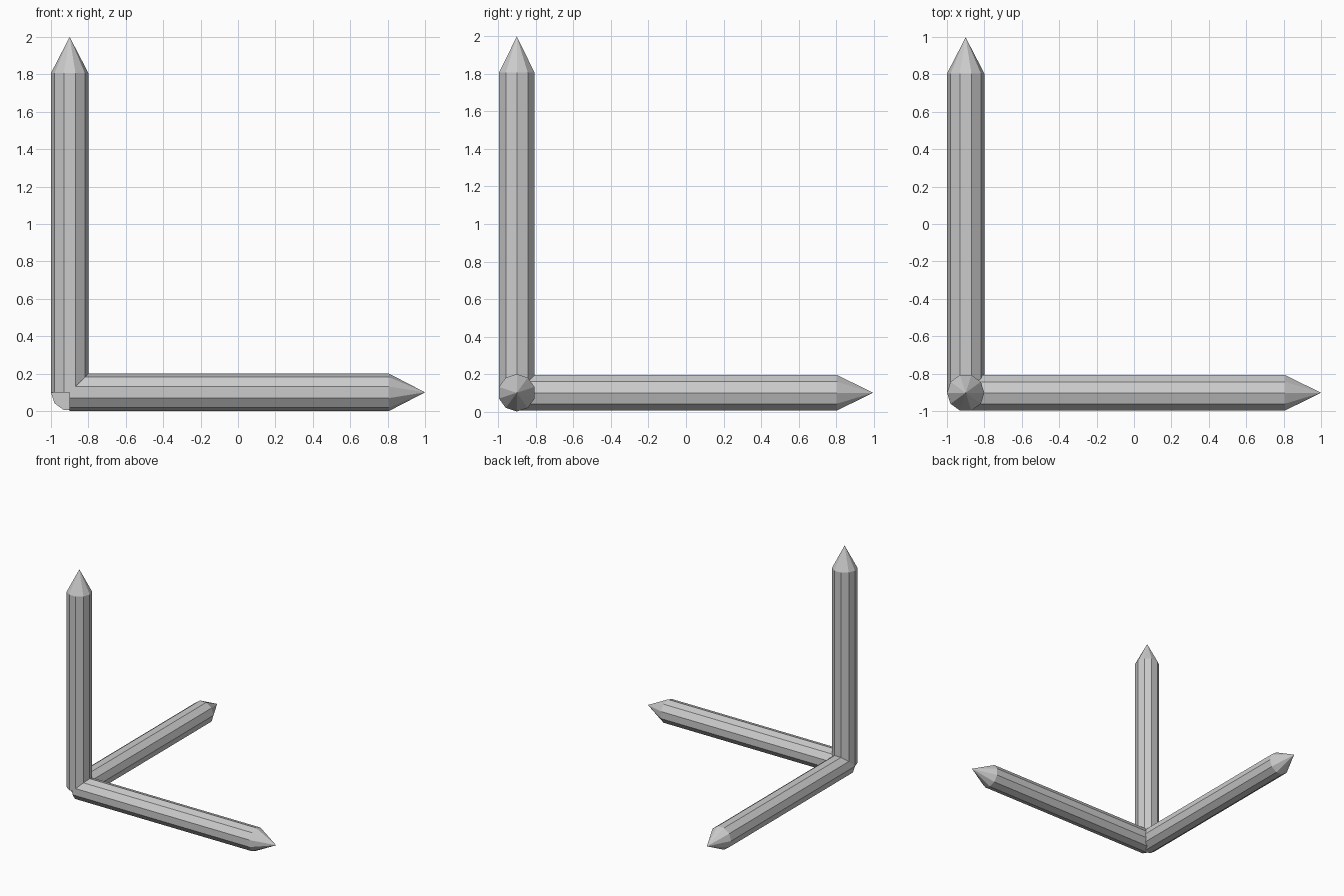
import bpy, bmesh, math
from mathutils import Matrix, Vector

if "Cube" in bpy.data.objects:
    bpy.data.objects.remove(bpy.data.objects["Cube"])

SIDES, R = 10, 0.1
SHAFT, LENGTH = 1.707, 1.9
CORNER = Vector((-0.9, -0.9024, 0.1))   # point where the three arms meet


def arm(name, rotation):
    """Ten-sided rod with a pointed cone tip, starting at the corner."""
    bm = bmesh.new()
    rings = []
    for z in (0, SHAFT):
        rings.append([bm.verts.new((R * math.cos(i * math.tau / SIDES),
                                    R * math.sin(i * math.tau / SIDES), z))
                      for i in range(SIDES)])
    low, high = rings
    tip = bm.verts.new((0, 0, LENGTH))
    bm.faces.new(low[::-1])
    for i in range(SIDES):
        j = (i + 1) % SIDES
        bm.faces.new((low[i], low[j], high[j], high[i]))
        bm.faces.new((high[i], high[j], tip))
    bm.transform(Matrix.Translation(CORNER) @ rotation)
    mesh = bpy.data.meshes.new(name)
    bm.to_mesh(mesh)
    bm.free()
    bpy.context.collection.objects.link(bpy.data.objects.new(name, mesh))


# One arm along each axis
arm("upright_arm", Matrix.Identity(4))
arm("side_arm", Matrix.Rotation(math.pi / 2, 4, 'Y'))
arm("depth_arm", Matrix.Rotation(-math.pi / 2, 4, 'X'))
